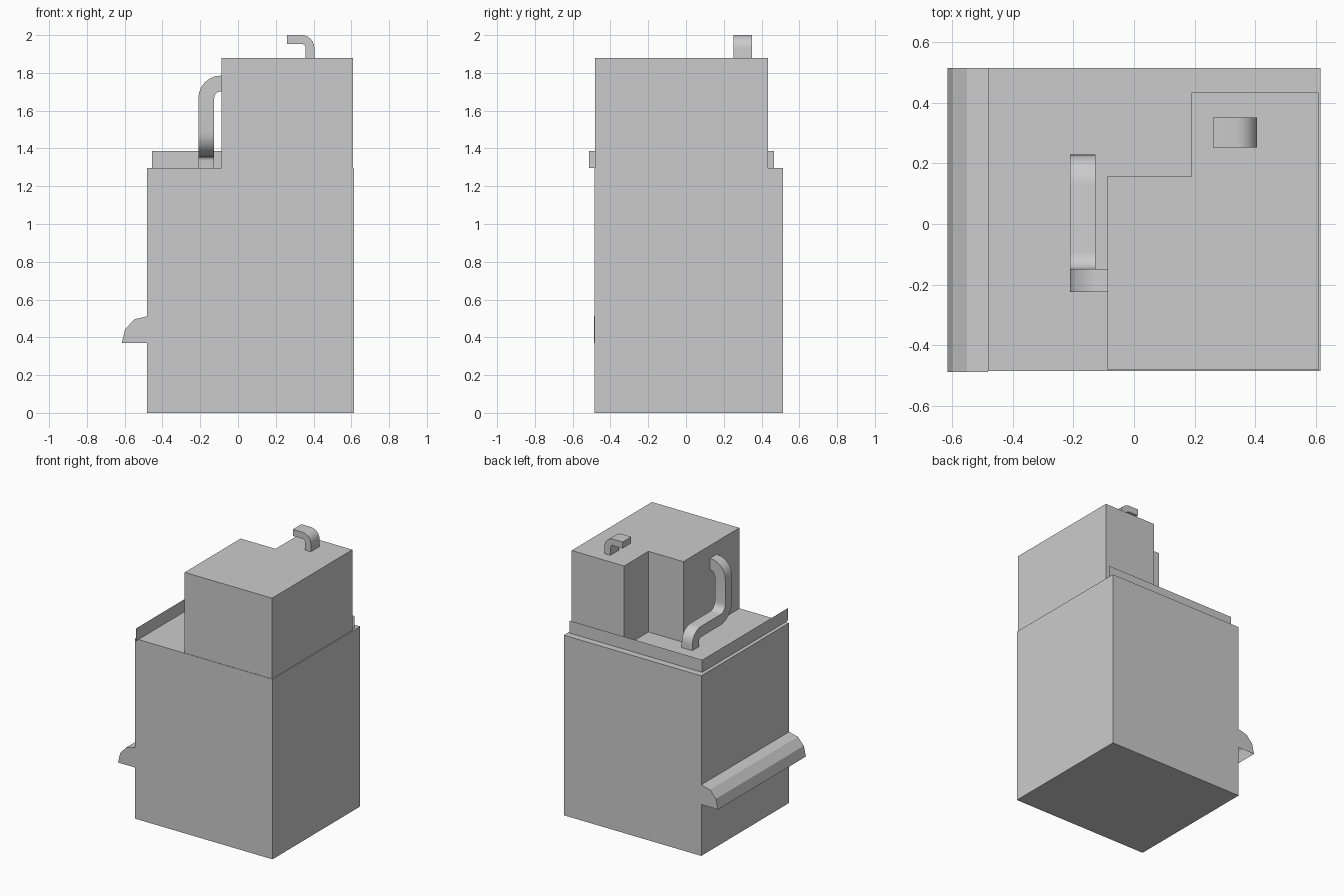
import bpy, bmesh, math
from mathutils import Vector

if "Cube" in bpy.data.objects:
    bpy.data.objects.remove(bpy.data.objects["Cube"])


def finish(name, bm, smooth=False):
    bmesh.ops.recalc_face_normals(bm, faces=bm.faces)
    mesh = bpy.data.meshes.new(name)
    bm.to_mesh(mesh)
    bm.free()
    obj = bpy.data.objects.new(name, mesh)
    bpy.context.collection.objects.link(obj)
    if smooth:
        bpy.ops.object.select_all(action='DESELECT')
        obj.select_set(True)
        bpy.context.view_layer.objects.active = obj
        bpy.ops.object.shade_smooth_by_angle(angle=math.radians(40))
    return obj


def prism(name, outline, vec, open_edge=False):
    """Extrude a planar 3D outline along vec; open_edge drops the first side."""
    bm = bmesh.new()
    a = [bm.verts.new(p) for p in outline]
    b = [bm.verts.new(Vector(p) + Vector(vec)) for p in outline]
    n = len(a)
    bm.faces.new(a)
    bm.faces.new(b[::-1])
    for i in range(1 if open_edge else 0, n):
        j = (i + 1) % n
        bm.faces.new((a[i], b[i], b[j], a[j]))
    return finish(name, bm)


def bent_bar(name, corners, radii, u, v, steps=6):
    """Sweep a rectangle with half-axes u, v along a path with rounded corners."""
    pts = [Vector(c) for c in corners]
    dirs = [(q - p).normalized() for p, q in zip(pts, pts[1:])]
    path = [(pts[0], dirs[0])]
    for p, r, d0, d1 in zip(pts[1:-1], radii, dirs, dirs[1:]):
        centre = p - d0 * r + d1 * r
        for i in range(steps + 1):
            t = math.pi / 2 * i / steps
            s, c = math.sin(t), math.cos(t)
            path.append((centre - d1 * r * c + d0 * r * s, d0 * c + d1 * s))
    path.append((pts[-1], dirs[-1]))
    bm = bmesh.new()
    u, v, prev, rings = Vector(u), Vector(v), dirs[0], []
    for p, t in path:
        q = prev.rotation_difference(t)
        u, v, prev = q @ u, q @ v, t
        rings.append([bm.verts.new(p + o) for o in (u + v, v - u, -u - v, u - v)])
    for a, b in zip(rings, rings[1:]):
        for i in range(4):
            j = (i + 1) % 4
            bm.faces.new((a[i], a[j], b[j], b[i]))
    bm.faces.new(rings[0])
    bm.faces.new(rings[-1][::-1])
    return finish(name, bm, smooth=True)


# main building block
x0, x1, y0, y1, roof = -0.481, 0.614, -0.484, 0.513, 1.297
prism("main_body", [(x0, y0, 0), (x1, y0, 0), (x1, y1, 0), (x0, y1, 0)], (0, 0, roof))

# L-shaped upper storey
upper = [(-0.088, -0.481), (0.608, -0.481), (0.608, 0.433),
         (0.19, 0.433), (0.19, 0.156), (-0.088, 0.156)]
prism("upper_storey", [(x, y, roof) for x, y in upper], (0, 0, 1.878 - roof))

# paper-thin roof railing along the left and back
bm = bmesh.new()
lo, hi = [[bm.verts.new((x, y, z)) for x, y in
           ((-0.455, -0.513), (-0.455, 0.465), (0.602, 0.465))] for z in (roof, 1.387)]
for i in range(2):
    bm.faces.new((lo[i], lo[i + 1], hi[i + 1], hi[i]))
finish("roof_railing", bm)

# awning along the left wall, open underneath
awning = [(-0.481, 0.37), (-0.615, 0.37), (-0.598, 0.442), (-0.55, 0.495), (-0.481, 0.512)]
prism("awning", [(x, -0.487, z) for x, z in awning], (0, 1.0, 0), open_edge=True)

# duct that runs over the roof, climbs and enters the upper storey
bent_bar("wall_duct",
         [(-0.168, 0.19, roof - 0.01), (-0.168, 0.19, 1.396), (-0.168, -0.186, 1.396),
          (-0.168, -0.186, 1.744), (-0.08, -0.186, 1.744)],
         [0.06, 0.092, 0.078], (0.042, 0, 0), (0, 0.0385, 0))

# bent vent on top
bent_bar("roof_vent",
         [(0.381, 0.301, 1.87), (0.381, 0.301, 1.977), (0.26, 0.301, 1.977)],
         [0.045], (0.0235, 0, 0), (0, 0.049, 0))
